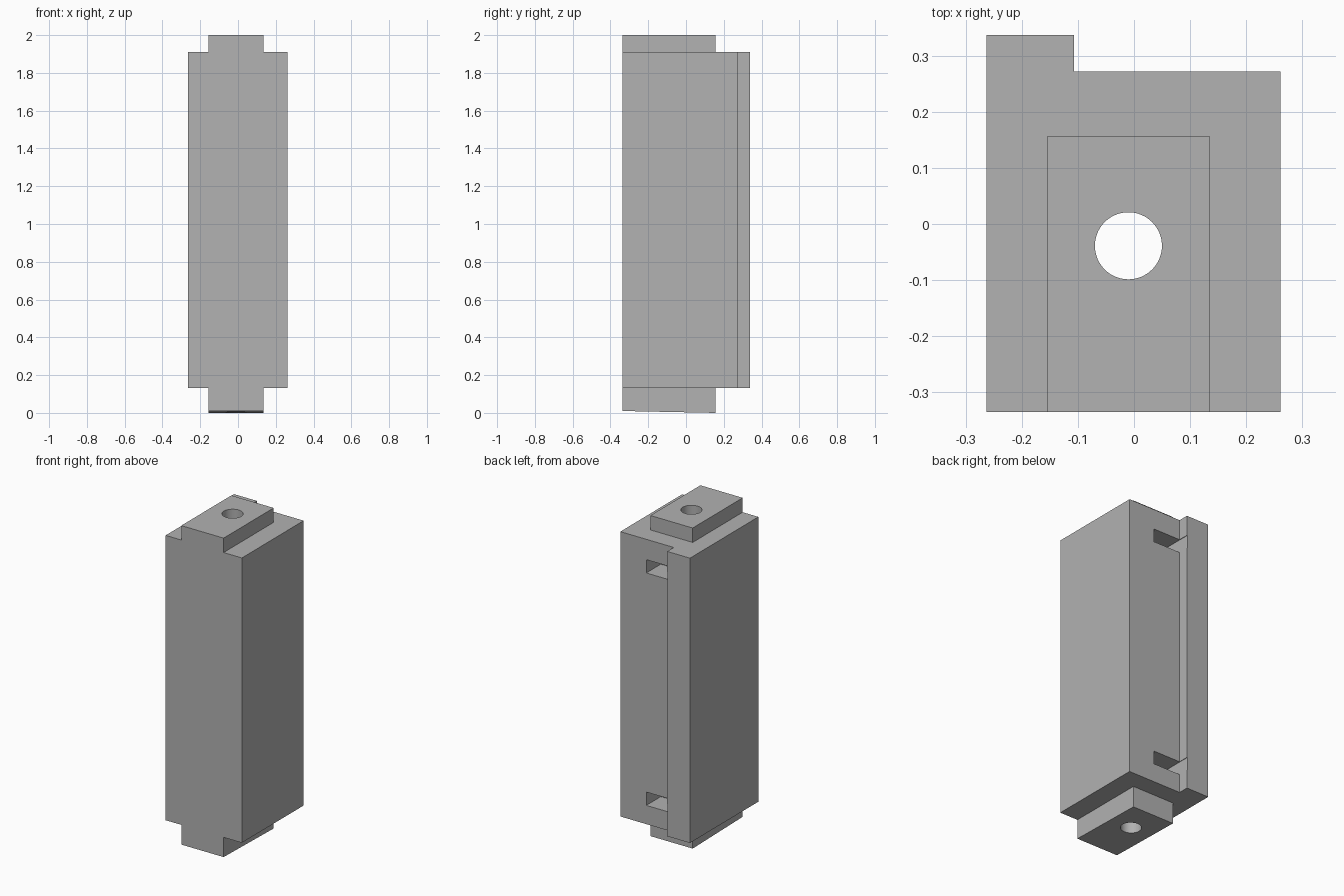
import bpy, bmesh

cube = bpy.data.objects.get("Cube")
if cube:
    bpy.data.objects.remove(cube, do_unlink=True)

grey = bpy.data.materials.new("plain_grey")
grey.use_nodes = True
colour = (0.445, 0.445, 0.445, 1)
grey.diffuse_color = colour
grey.node_tree.nodes["Principled BSDF"].inputs["Base Color"].default_value = colour


def prism(name, outline, z0, z1):
    """Extrude a flat outline from z0 to z1."""
    bm = bmesh.new()
    face = bm.faces.new([bm.verts.new((x, y, z0)) for x, y in outline])
    top = bmesh.ops.extrude_face_region(bm, geom=[face])["geom"]
    for v in top:
        if isinstance(v, bmesh.types.BMVert):
            v.co.z = z1
    bmesh.ops.recalc_face_normals(bm, faces=bm.faces)
    mesh = bpy.data.meshes.new(name)
    bm.to_mesh(mesh)
    bm.free()
    mesh.materials.append(grey)
    obj = bpy.data.objects.new(name, mesh)
    bpy.context.collection.objects.link(obj)
    return obj


def rect(x0, x1, y0, y1):
    return [(x0, y0), (x1, y0), (x1, y1), (x0, y1)]


def combine(target, other, operation):
    """Apply a boolean and remove the helper."""
    mod = target.modifiers.new(operation, "BOOLEAN")
    mod.operation = operation
    mod.solver = "EXACT"
    mod.object = other
    other.hide_render = True
    bpy.context.view_layer.objects.active = target
    bpy.ops.object.modifier_apply(modifier=mod.name)
    bpy.data.objects.remove(other, do_unlink=True)


LEFT, RIGHT, FRONT, BACK = -0.264, 0.262, -0.336, 0.273
RIDGE_X, RIDGE_Y = -0.107, 0.338
BOTTOM, TOP = 0.133, 1.91

# Main block with the full-height ridge on its back
block = prism("block", [(LEFT, FRONT), (RIGHT, FRONT), (RIGHT, BACK),
                        (RIDGE_X, BACK), (RIDGE_X, RIDGE_Y), (LEFT, RIDGE_Y)],
              BOTTOM, TOP)

# End tabs, flush with the front; the lower one has a slightly sloping base
tab = rect(-0.156, 0.136, FRONT, 0.157)
upper = prism("upper_tab", tab, TOP, 2.0)
lower = prism("lower_tab", tab, 0.0, BOTTOM)
for v in lower.data.vertices:
    if v.co.z < 0.01 and v.co.y < 0:
        v.co.z = 0.01
for part in (upper, lower):
    combine(block, part, "UNION")

# Bore from end to end
bpy.ops.mesh.primitive_cylinder_add(vertices=64, radius=0.06, depth=3,
                                    location=(-0.01, -0.039, 1))
bore = bpy.context.object
bore.name = "bore_cutter"
bore.data.materials.append(grey)
combine(block, bore, "DIFFERENCE")

# Two slots in the back, beside the ridge
for z0, z1 in ((0.25, 0.333), (1.70, 1.783)):
    slot = prism("slot_cutter", rect(-0.11, 0.083, 0.13, 0.4), z0, z1)
    combine(block, slot, "DIFFERENCE")

# Flat faces outside, smooth wall in the bore
bpy.ops.object.select_all(action="DESELECT")
block.select_set(True)
bpy.context.view_layer.objects.active = block
bpy.ops.object.shade_smooth_by_angle()
